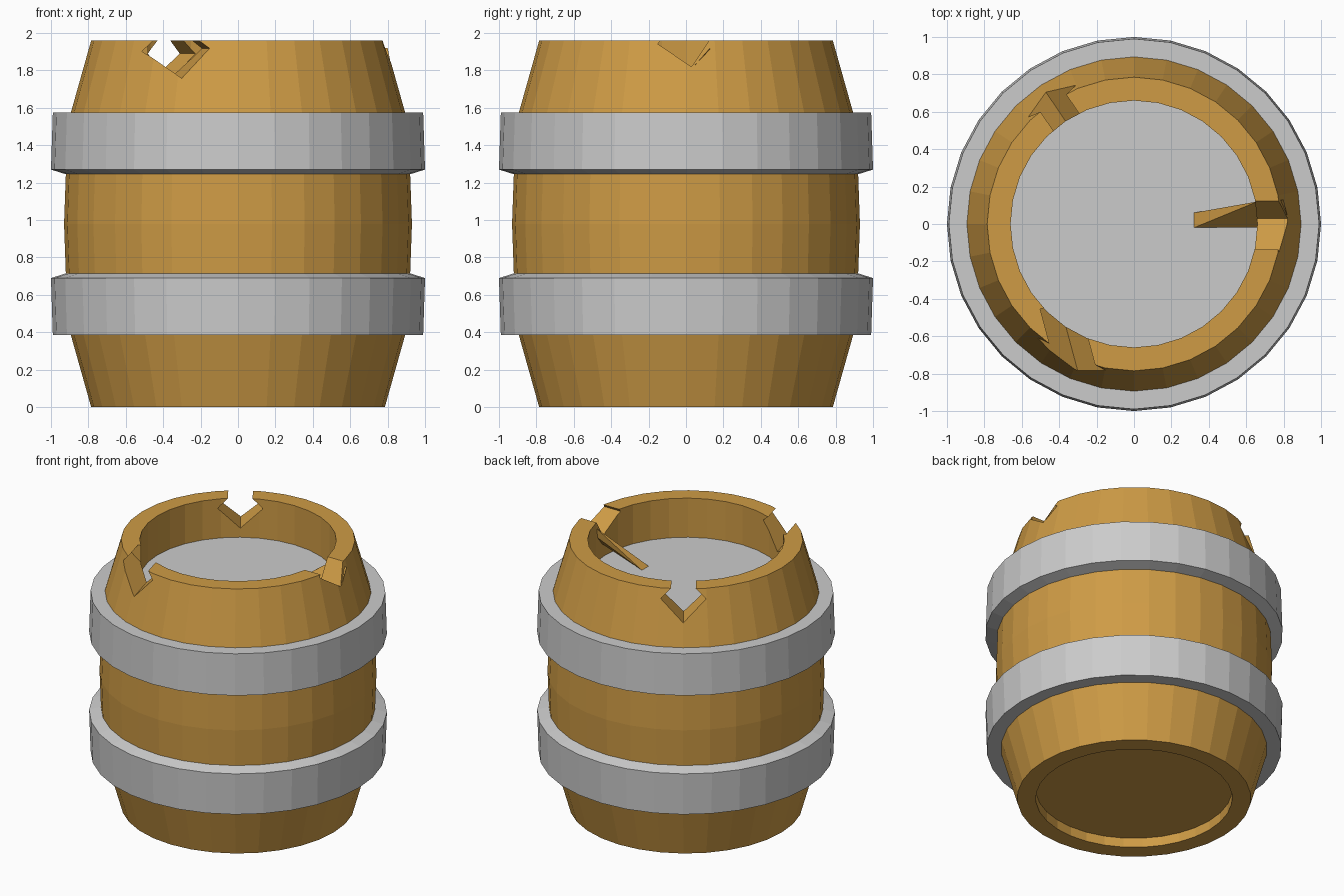
import bpy, bmesh
from math import cos, sin, pi, radians
from mathutils import Matrix

if "Cube" in bpy.data.objects:
    bpy.data.objects.remove(bpy.data.objects["Cube"])

SIDES = 32
wood = bpy.data.materials.new("wood")
wood.diffuse_color = (0.62, 0.33, 0.06, 1)
wood.use_nodes = True
wood.node_tree.nodes["Principled BSDF"].inputs["Base Color"].default_value = wood.diffuse_color


def add_object(name, bm, mat=None):
    bmesh.ops.recalc_face_normals(bm, faces=bm.faces)
    mesh = bpy.data.meshes.new(name)
    bm.to_mesh(mesh)
    bm.free()
    if mat:
        mesh.materials.append(mat)
    obj = bpy.data.objects.new(name, mesh)
    bpy.context.collection.objects.link(obj)
    return obj


def lathe(name, profile, mat=None, closed=False):
    """Turn (radius, z) points round z; open profiles get flat end caps."""
    bm = bmesh.new()
    rings = [[bm.verts.new((r * cos(2 * pi * i / SIDES), r * sin(2 * pi * i / SIDES), z))
              for i in range(SIDES)] for r, z in profile]
    pairs = list(zip(rings, rings[1:]))
    if closed:
        pairs.append((rings[-1], rings[0]))
    else:
        bm.faces.new(rings[0])
        bm.faces.new(rings[-1])
    for a, b in pairs:
        for i in range(SIDES):
            j = (i + 1) % SIDES
            bm.faces.new((a[i], a[j], b[j], b[i]))
    return add_object(name, bm, mat)


# Barrel body: recessed base, bulging wall, open rim
body = lathe("barrel_body", [
    (0.66, 0.07), (0.66, 0.0), (0.785, 0.0), (0.895, 0.39), (0.92, 0.70), (0.93, 0.98),
    (0.92, 1.26), (0.895, 1.57), (0.785, 1.96), (0.66, 1.96), (0.66, 1.64)], wood)

# Diamond notches broken out of the rim: centre, outward angle, roll
notches = [((0.72, 0.0, 1.97), 0, 11),
           ((-0.40, 0.60, 1.89), 124, 0),
           ((-0.34, -0.67, 1.91), -75, 3)]
for centre, angle, roll in notches:
    bm = bmesh.new()
    bmesh.ops.create_cube(bm, size=1, matrix=Matrix.Translation(centre)
                          @ Matrix.Rotation(radians(angle), 4, 'Z')
                          @ Matrix.Rotation(radians(45 + roll), 4, 'X')
                          @ Matrix.Diagonal((0.5, 0.216, 0.216, 1)))
    cutter = add_object("notch_cutter", bm, wood)
    cutter.hide_render = True
    mod = body.modifiers.new("notch", 'BOOLEAN')
    mod.operation, mod.solver, mod.object = 'DIFFERENCE', 'EXACT', cutter
    bpy.context.view_layer.objects.active = body
    bpy.ops.object.modifier_apply(modifier=mod.name)
    bpy.data.objects.remove(cutter)

# Grey surface inside the rim
lathe("inner_lid", [(0.66, 1.65), (0.66, 1.67)])

# Two metal hoops, mirrored about the middle
hoop = [(0.90, 1.245), (0.92, 1.245), (1.0, 1.27), (0.99, 1.575), (0.88, 1.575)]
lathe("upper_hoop", hoop, closed=True)
lathe("lower_hoop", [(r, 1.96 - z) for r, z in hoop], closed=True)

# Splinter bent inward from the right-hand notch
bm = bmesh.new()
for p in [(0.82, 0.04, 1.82), (0.80, 0.13, 1.92), (0.66, 0.12, 1.92), (0.49, 0.07, 1.78),
          (0.32, 0.06, 1.67), (0.32, -0.02, 1.67), (0.66, -0.02, 1.75)]:
    bm.verts.new(p)
bmesh.ops.convex_hull(bm, input=bm.verts)
add_object("rim_splinter", bm, wood)
